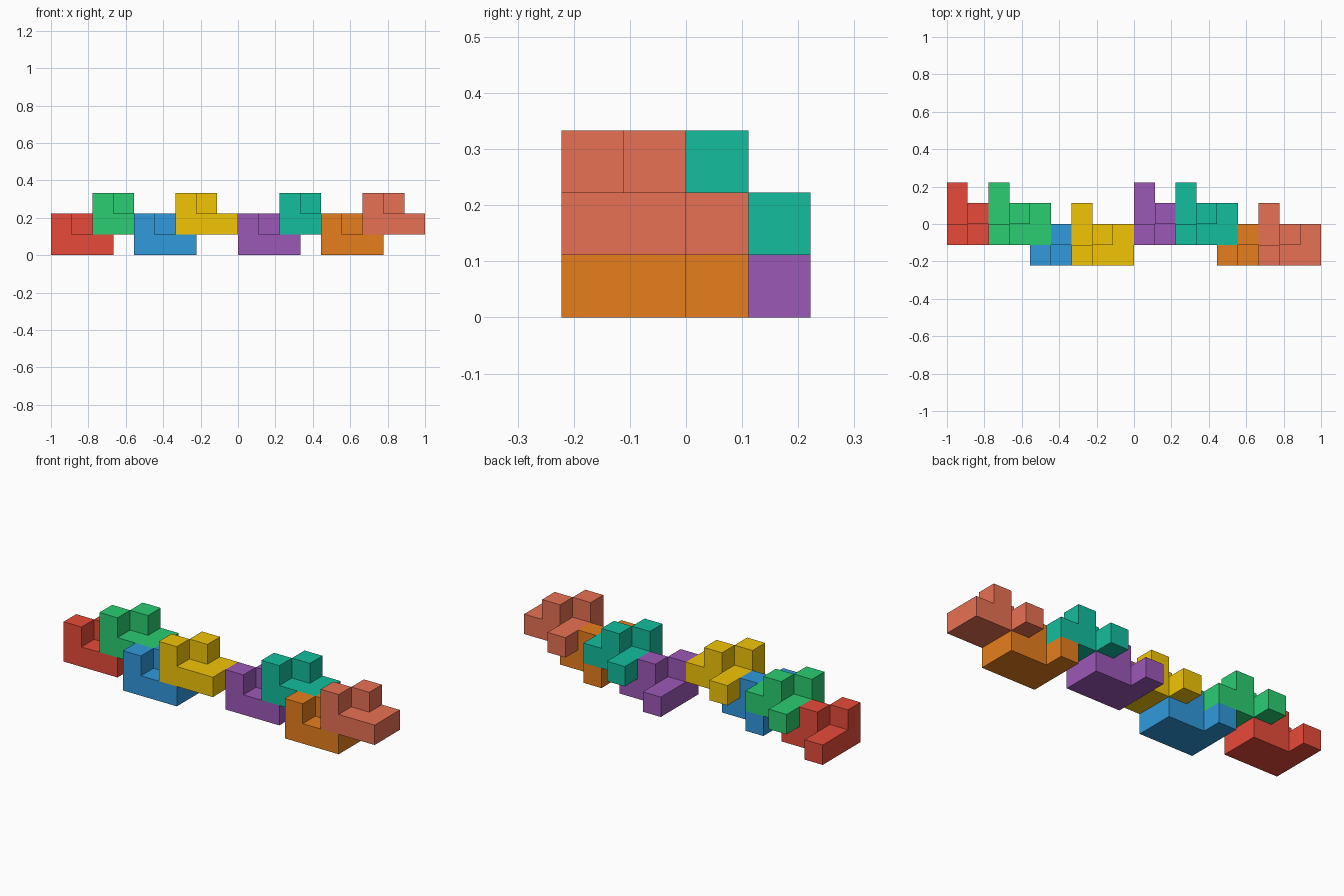
import bpy, bmesh
from mathutils import Vector

if "Cube" in bpy.data.objects:
    bpy.data.objects.remove(bpy.data.objects["Cube"])

U = 1 / 9  # cube edge

# One repeated nine-cube piece: 3x2 base, a tail cube, two diagonal raised cubes
CELLS = {(x, y, 0) for x in range(3) for y in range(2)}
CELLS |= {(0, 2, 0), (0, 0, 1), (1, 1, 1)}


def linear(c):
    return tuple((v / 255) ** 2.2 for v in c) + (1,)


def add_piece(name, origin, color):
    bm = bmesh.new()
    # Keep only the outer faces of the joined cubes
    for cell in sorted(CELLS):
        for axis in range(3):
            for sign in (-1, 1):
                n = Vector((0, 0, 0))
                n[axis] = sign
                if tuple(int(a + b) for a, b in zip(cell, n)) in CELLS:
                    continue
                u = Vector((0, 0, 0))
                u[(axis + 1) % 3] = 0.5
                v = n.cross(u)
                c = Vector(cell) + Vector((0.5, 0.5, 0.5)) + n * 0.5
                ring = (c - u - v, c + u - v, c + u + v, c - u + v)
                bm.faces.new([bm.verts.new(p * U) for p in ring])
    bmesh.ops.remove_doubles(bm, verts=bm.verts[:], dist=1e-4)
    # Merge coplanar squares into clean flat faces
    bmesh.ops.dissolve_limit(bm, angle_limit=0.01, verts=bm.verts[:], edges=bm.edges[:])
    mesh = bpy.data.meshes.new(name)
    bm.to_mesh(mesh)
    bm.free()
    mat = bpy.data.materials.new(name + "_paint")
    mat.diffuse_color = linear(color)
    mat.use_nodes = True
    mat.node_tree.nodes["Principled BSDF"].inputs["Base Color"].default_value = mat.diffuse_color
    mesh.materials.append(mat)
    obj = bpy.data.objects.new(name, mesh)
    obj.location = Vector(origin) * U
    bpy.context.collection.objects.link(obj)


# Chain of pieces: alternating low/high, pairs alternating back/front
COLORS = [("red", (231, 76, 60)), ("green", (46, 204, 113)),
          ("blue", (52, 152, 219)), ("yellow", (241, 196, 15)),
          ("purple", (155, 89, 182)), ("teal", (26, 188, 156)),
          ("orange", (230, 126, 34)), ("coral", (231, 112, 85))]
for i, (label, color) in enumerate(COLORS):
    x = -9 + 2 * i + (1 if i >= 4 else 0)
    y = -1 if (i // 2) % 2 == 0 else -2
    add_piece(label + "_block", (x, y, i % 2), color)
